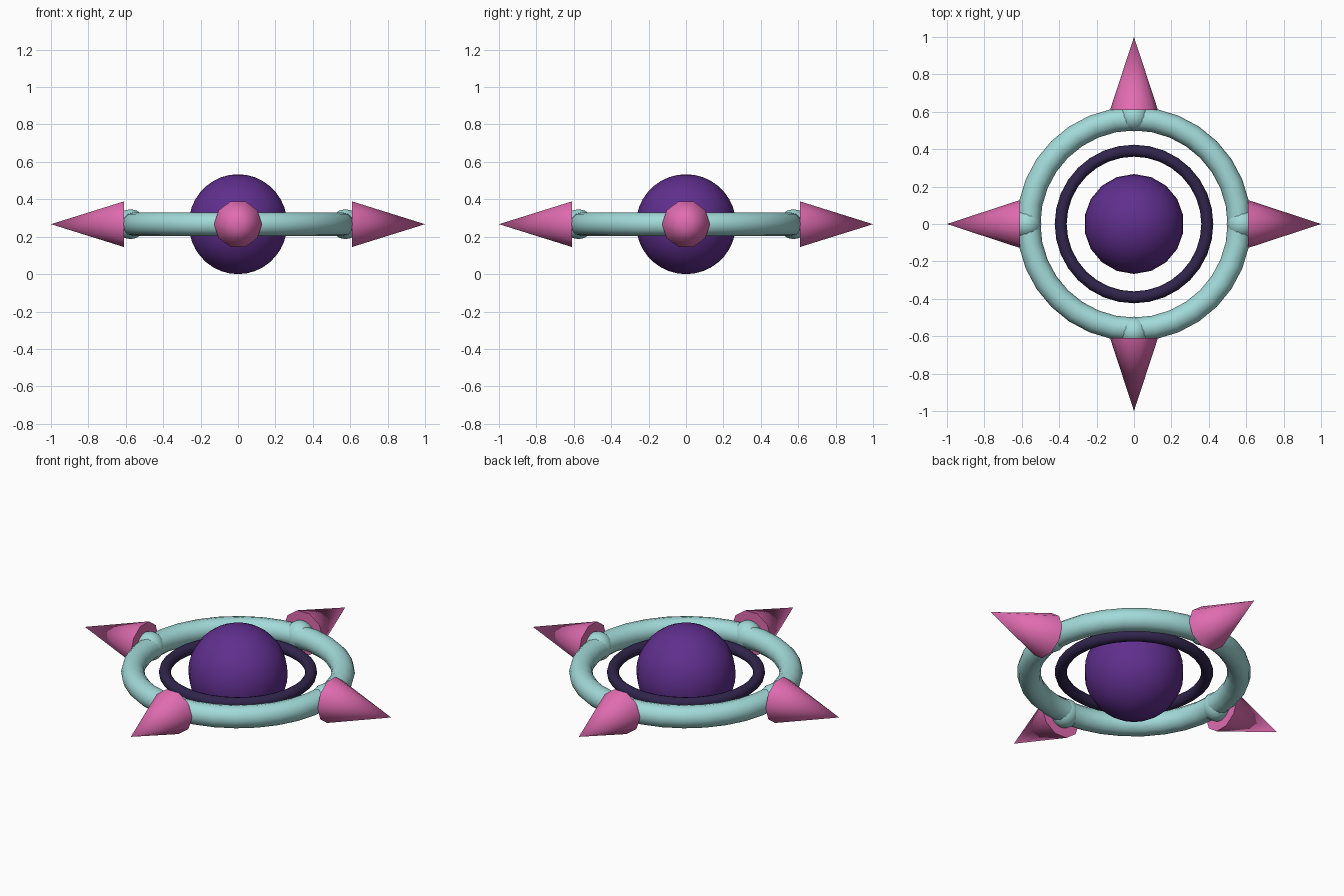
import bpy
from math import pi, sin, cos, radians

cube = bpy.data.objects.get("Cube")
if cube:
    bpy.data.objects.remove(cube, do_unlink=True)

MID = 0.267  # height shared by every part


def material(name, rgb):
    mat = bpy.data.materials.new(name)
    mat.use_nodes = True
    colour = (*rgb, 1)
    mat.diffuse_color = colour
    mat.node_tree.nodes["Principled BSDF"].inputs["Base Color"].default_value = colour
    return mat


purple = material("purple", (0.117, 0.028, 0.27))
navy = material("dark violet", (0.03, 0.018, 0.072))
teal = material("pale teal", (0.36, 0.7, 0.69))
pink = material("pink", (0.75, 0.15, 0.44))


def finish(name, mat):
    obj = bpy.context.object
    obj.name = name
    obj.data.materials.append(mat)
    bpy.ops.object.shade_smooth_by_angle(angle=radians(40))
    return obj


# Central orb
bpy.ops.mesh.primitive_uv_sphere_add(segments=18, ring_count=18, radius=MID, location=(0, 0, MID))
finish("central_orb", purple)

# Concentric rings
for name, major, minor, mat in (("inner_ring", 0.392, 0.032, navy),
                                ("outer_ring", 0.563, 0.063, teal)):
    bpy.ops.mesh.primitive_torus_add(major_segments=32, minor_segments=12, major_radius=major,
                                     minor_radius=minor, location=(0, 0, MID))
    finish(name, mat)

# Ball joint and outward spike on each side
for i, side in enumerate(("left", "back", "right", "front")):
    a = i * pi / 2
    bpy.ops.mesh.primitive_uv_sphere_add(segments=12, ring_count=8, radius=0.08,
                                         location=(0.575 * cos(a), 0.575 * sin(a), MID))
    finish(side + "_joint", teal)
    bpy.ops.mesh.primitive_cone_add(vertices=10, radius1=0.128, radius2=0, depth=0.39,
                                    end_fill_type='NGON',
                                    location=(0.805 * cos(a), 0.805 * sin(a), MID),
                                    rotation=(0, pi / 2, a))
    finish(side + "_spike", pink)
